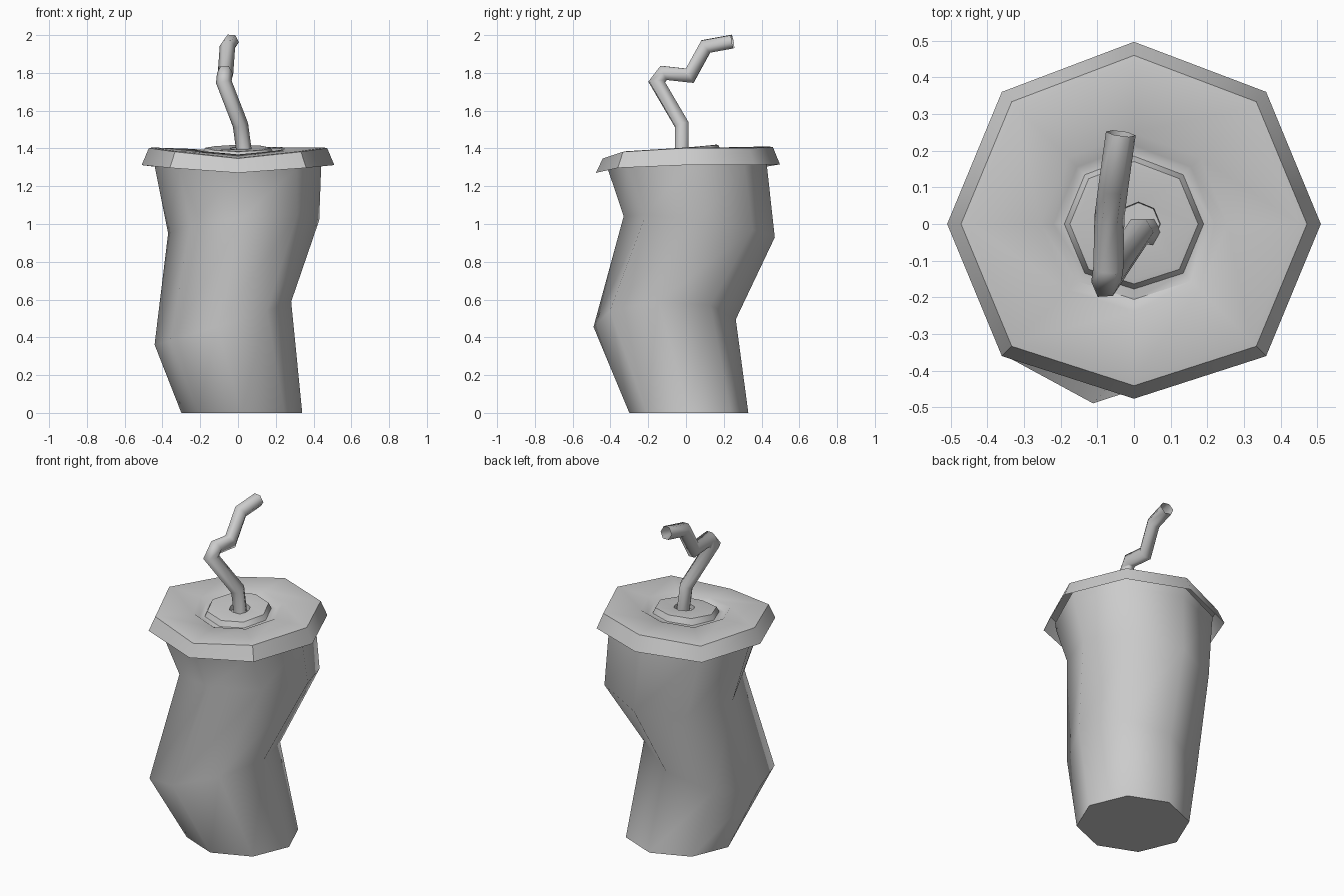
import bpy, bmesh, math
from mathutils import Vector

if "Cube" in bpy.data.objects:
    bpy.data.objects.remove(bpy.data.objects["Cube"])

SIDES = 8


def octagon(cx, cy, z, rx, ry, twist=0.0, slope_x=0.0, slope_y=0.0):
    """Eight-sided ring whose height leans with x and y."""
    pts = []
    for i in range(SIDES):
        a = math.tau * i / SIDES + math.radians(twist)
        dx, dy = rx * math.cos(a), ry * math.sin(a)
        pts.append(Vector((cx + dx, cy + dy, z + slope_x * dx + slope_y * dy)))
    return pts


def loft(name, rings, cap_start=False, cap_end=False, angle=50):
    """Skin a list of equal rings into one object."""
    bm = bmesh.new()
    loops = [[bm.verts.new(p) for p in ring] for ring in rings]
    n = len(loops[0])
    for a, b in zip(loops, loops[1:]):
        for i in range(n):
            j = (i + 1) % n
            bm.faces.new((a[i], a[j], b[j], b[i]))
    if cap_start:
        bm.faces.new(loops[0][::-1])
    if cap_end:
        bm.faces.new(loops[-1])
    mesh = bpy.data.meshes.new(name)
    bm.to_mesh(mesh)
    bm.free()
    obj = bpy.data.objects.new(name, mesh)
    bpy.context.collection.objects.link(obj)
    bpy.ops.object.select_all(action='DESELECT')
    obj.select_set(True)
    bpy.context.view_layer.objects.active = obj
    bpy.ops.object.shade_smooth_by_angle(angle=math.radians(angle))
    return obj


# warp of the lid: height change at each of its eight corners
WARP = [0.0, 0.0, 0.005, -0.025, 0.0, -0.02, -0.055, -0.02]


def lid_ring(r, z, warp=1.0, slope_y=0.0):
    ring = octagon(0, 0, z, r, r, slope_y=slope_y)
    for p, w in zip(ring, WARP):
        p.z += w * warp
    ring[2].y *= 0.975
    ring[6].y *= 0.935
    return ring


# bent paper cup
loft("cup", [
    octagon(0.02, 0.015, 0.0, 0.32, 0.315),
    octagon(-0.08, -0.113, 0.475, 0.363, 0.378, -5, 0.317, 0.026),
    octagon(0.03, 0.07, 0.985, 0.40, 0.40, 0, 0.088, -0.14),
    lid_ring(0.44, 1.30, 0.3),
    lid_ring(0.445, 1.36),
], cap_start=True)

# lid: flared lip, flat top, groove, raised disc and straw hole
loft("lid", [
    lid_ring(0.51, 1.312, 0.75),
    lid_ring(0.475, 1.395),
    lid_ring(0.472, 1.402),
    lid_ring(0.452, 1.405),
    lid_ring(0.255, 1.398, 0.4, 0.03),
    lid_ring(0.22, 1.372, 0.3, 0.05),
    lid_ring(0.19, 1.372, 0.2, 0.06),
    lid_ring(0.175, 1.403, 0.1, 0.09),
    lid_ring(0.16, 1.405, 0.1, 0.09),
    octagon(0.012, 0.0, 1.40, 0.06, 0.06, 0, 0, 0.09),
    octagon(0.012, 0.0, 1.37, 0.058, 0.058),
], cap_end=True, angle=46)

# kinked hollow straw: six-sided tube with mitred bends
path = [Vector(p) for p in (
    (0.034, -0.022, 1.37), (0.013, -0.022, 1.525), (-0.075, -0.155, 1.752),
    (-0.07, -0.118, 1.80), (-0.067, 0.02, 1.785), (-0.056, 0.105, 1.94),
    (-0.036, 0.247, 1.966))]
dirs = [(b - a).normalized() for a, b in zip(path, path[1:])]
side = Vector((1, 0, 0))
side = (side - dirs[0] * side.dot(dirs[0])).normalized()
up = dirs[0].cross(side)
ring = [path[0] + 0.041 * (side * math.cos(math.tau * i / 6) + up * math.sin(math.tau * i / 6))
        for i in range(6)]
rings = [ring]
for k, d in enumerate(dirs):
    p = path[k + 1]
    normal = d + dirs[k + 1] if k + 1 < len(dirs) else d
    ring = [v + d * ((p - v).dot(normal) / d.dot(normal)) for v in ring]
    rings.append(ring)
loft("straw", rings, angle=62)
